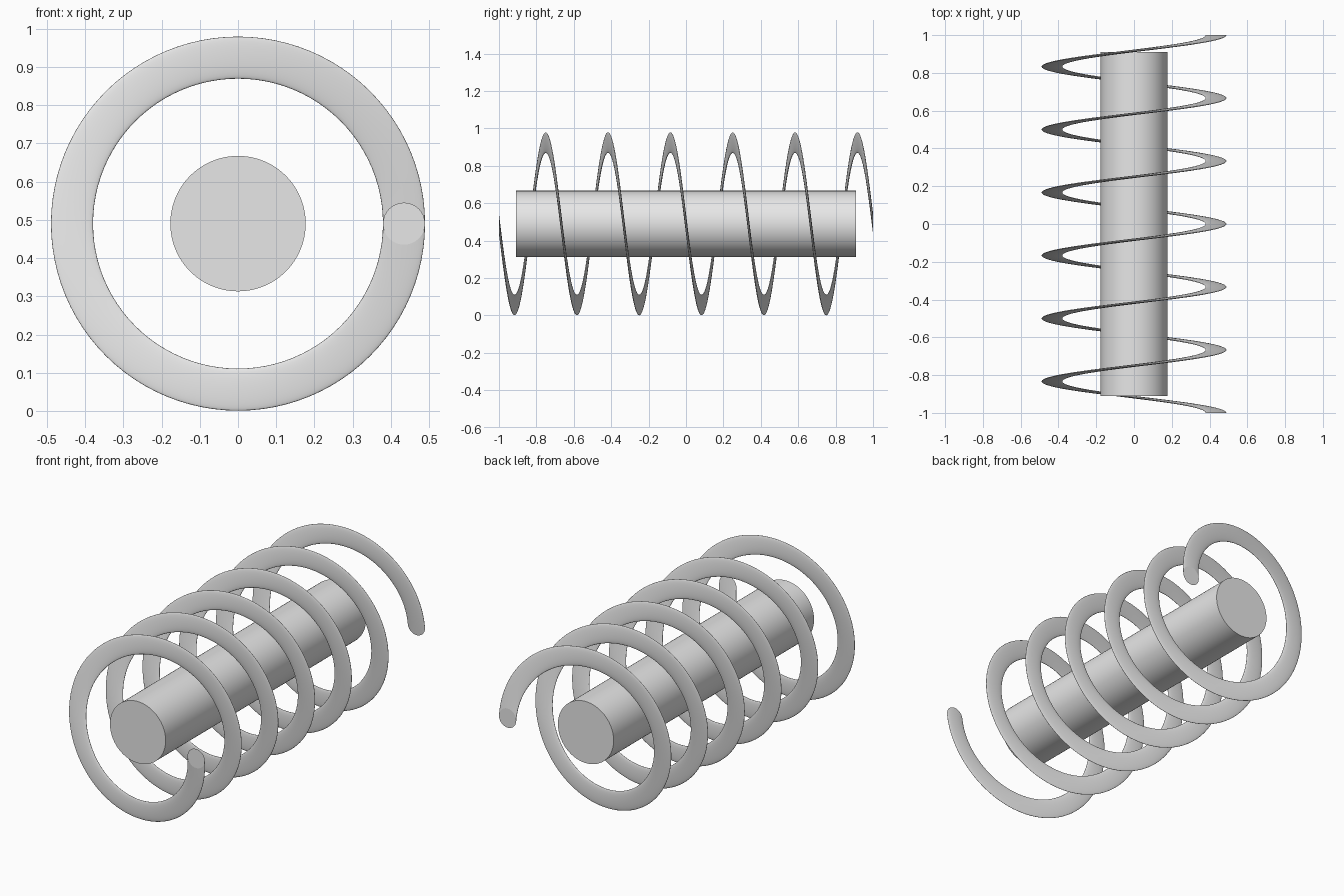
import bpy
import bmesh
from math import cos, sin, tau, radians
from mathutils import Matrix, Vector

cube = bpy.data.objects.get("Cube")
if cube:
    bpy.data.objects.remove(cube, do_unlink=True)

AXIS_Z = 0.49        # height of the shared axis, which runs along y
ROD_RADIUS, ROD_LENGTH = 0.177, 1.82
COIL_RADIUS, WIRE_RADIUS = 0.434, 0.055
TURNS, COIL_LENGTH = 6, 2.0
STEPS, SIDES = 96, 32

grey = bpy.data.materials.new("light_grey")
grey.use_nodes = True
grey.diffuse_color = (0.8, 0.8, 0.8, 1)
grey.node_tree.nodes["Principled BSDF"].inputs["Base Color"].default_value = grey.diffuse_color


def add_object(name, bm, smooth_angle):
    bmesh.ops.recalc_face_normals(bm, faces=bm.faces)
    mesh = bpy.data.meshes.new(name)
    bm.to_mesh(mesh)
    bm.free()
    mesh.materials.append(grey)
    obj = bpy.data.objects.new(name, mesh)
    obj.location.z = AXIS_Z
    bpy.context.collection.objects.link(obj)
    bpy.ops.object.select_all(action='DESELECT')
    obj.select_set(True)
    bpy.context.view_layer.objects.active = obj
    bpy.ops.object.shade_smooth_by_angle(angle=radians(smooth_angle))
    return obj


# Straight rod through the middle
bm = bmesh.new()
bmesh.ops.create_cone(bm, cap_ends=True, segments=96, radius1=ROD_RADIUS,
                      radius2=ROD_RADIUS, depth=ROD_LENGTH,
                      matrix=Matrix.Rotation(radians(90), 4, 'X'))
add_object("centre_rod", bm, 30)

# Coil: an upright circle, facing the front, swept along a helix
bm = bmesh.new()
circle = [Vector((COIL_RADIUS + WIRE_RADIUS * cos(tau * i / SIDES), 0,
                  WIRE_RADIUS * sin(tau * i / SIDES))) for i in range(SIDES)]
rings = []
total = TURNS * STEPS
for s in range(total + 1):
    turn = Matrix.Rotation(tau * s / STEPS, 3, 'Y')
    shift = Vector((0, COIL_LENGTH * (s / total - 0.5), 0))
    rings.append([bm.verts.new(turn @ p + shift) for p in circle])
for a, b in zip(rings, rings[1:]):
    for i in range(SIDES):
        j = (i + 1) % SIDES
        bm.faces.new((a[i], a[j], b[j], b[i]))

# Flat round caps on both ends of the coil
for ring in (rings[0], rings[-1]):
    cap = bm.faces.new(ring)
    for edge in cap.edges:
        edge.smooth = False
add_object("coil_spring", bm, 100)
